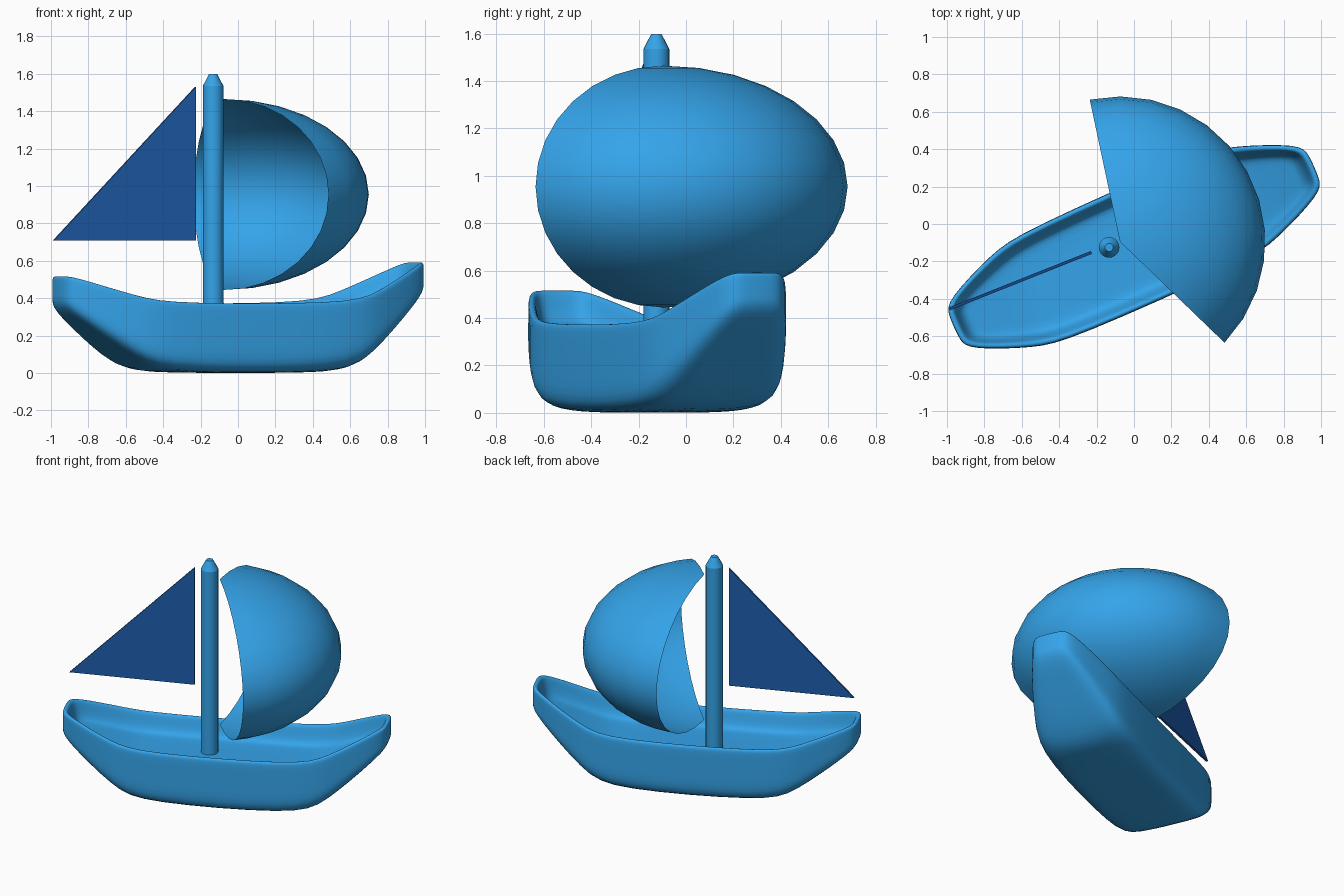
import bpy, bmesh, math
from mathutils import Matrix, Vector

if "Cube" in bpy.data.objects:
    bpy.data.objects.remove(bpy.data.objects["Cube"])


def material(name, rgb):
    m = bpy.data.materials.new(name)
    m.diffuse_color = (*rgb, 1)
    m.use_nodes = True
    m.node_tree.nodes["Principled BSDF"].inputs["Base Color"].default_value = m.diffuse_color
    return m


LIGHT = material("light_blue", (0.035, 0.37, 0.82))
DARK = material("dark_blue", (0.013, 0.11, 0.42))


def make(name, verts, faces, mat, smooth=True, fix_normals=True):
    bm = bmesh.new()
    vs = [bm.verts.new(v) for v in verts]
    for f in faces:
        bm.faces.new([vs[i] for i in f])
    if fix_normals:
        bmesh.ops.recalc_face_normals(bm, faces=bm.faces)
    for f in bm.faces:
        f.smooth = smooth
    me = bpy.data.meshes.new(name)
    bm.to_mesh(me)
    bm.free()
    me.materials.append(mat)
    ob = bpy.data.objects.new(name, me)
    bpy.context.collection.objects.link(ob)
    return ob


# Hull: stacked plan outlines, up the outside, over the rim, down to the floor
HALF = [(1.055, 0.075), (1.035, 0.142), (0.70, 0.28), (0.52, 0.318)]
STATIONS = [(-u, v) for u, v in HALF] + [(u, v) for u, v in reversed(HALF)]
N = len(STATIONS)


def slope(u, mid, stern, bow, full):
    k = min(max((abs(u) - 0.59) / (full - 0.59), 0), 1.05)
    return mid + k * ((bow if u > 0 else stern) - mid)


def bottom(u):
    return slope(u, 0.0, 0.345, 0.43, 1.05)


def top(u):
    return slope(u, 0.372, 0.51, 0.582, 0.99)


def floor(u):
    return slope(u, 0.25, 0.39, 0.46, 1.0)


def mix(f, g, k):
    return lambda u: f(u) + k * (g(u) - f(u))


LEVELS = [(0.14, bottom), (0.0, bottom), (0.0, mix(bottom, top, 0.38)),
          (0.0, mix(bottom, top, 0.9)), (0.003, top), (0.03, top),
          (0.04, mix(floor, top, 0.7)), (0.065, floor), (0.12, floor)]
verts, faces = [], []
for inset, height in LEVELS:
    ring = STATIONS + [(u, -v) for u, v in reversed(STATIONS)]
    for u, v in ring:
        u2, v2 = u * (1 - inset / 1.05), v * (1 - inset / 0.31)
        verts.append((u2, v2, height(u2)))
M = 2 * N
for k in range(len(LEVELS) - 1):
    for i in range(M):
        j = (i + 1) % M
        faces.append((k * M + i, k * M + j, (k + 1) * M + j, (k + 1) * M + i))
for base in (0, (len(LEVELS) - 1) * M):
    for i in range(N - 1):
        faces.append((base + i, base + i + 1, base + M - 2 - i, base + M - 1 - i))
hull = make("hull", verts, faces, LIGHT)
hull.matrix_world = Matrix.Translation((0, -0.122, 0)) @ Matrix.Rotation(math.radians(24), 4, 'Z')
sub = hull.modifiers.new("rounding", 'SUBSURF')
sub.levels = sub.render_levels = 2

# Mast: lathed post with a tapered tip
S = 20
profile = [(0.055, 0.235), (0.055, 1.535), (0.022, 1.598)]
verts = [(r * math.cos(2 * math.pi * i / S), r * math.sin(2 * math.pi * i / S), z)
         for r, z in profile for i in range(S)]
faces = [(k * S + i, k * S + (i + 1) % S, (k + 1) * S + (i + 1) % S, (k + 1) * S + i)
         for k in range(2) for i in range(S)]
faces += [tuple(range(S)), tuple(range(2 * S, 3 * S))]
mast = make("mast", verts, faces, LIGHT)
mast.location = (-0.133, -0.125, 0)
bpy.context.view_layer.objects.active = mast
mast.select_set(True)
bpy.ops.object.shade_smooth_by_angle(angle=math.radians(25))

# Rear sail: thin flat triangle
corners = [Vector((-0.988, -0.454, 0.708)), Vector((-0.228, -0.152, 0.708)),
           Vector((-0.228, -0.152, 1.53))]
side = Vector((-0.302, 0.76, 0)).normalized() * 0.008
verts = [c - side for c in corners] + [c + side for c in corners]
make("rear_sail", verts, [(0, 1, 2), (5, 4, 3), (0, 3, 4, 1), (1, 4, 5, 2), (2, 5, 3, 0)],
     DARK, smooth=False)

# Front sail: billowing wedge of a flattened sphere, open towards the mast
COLS, ROWS, R, H = 12, 16, 0.777, 0.51
verts = [(0, 0, H), (0, 0, -H)]
for c in range(COLS + 1):
    a = math.radians(29 - 73 + 146 * c / COLS)
    for r in range(1, ROWS):
        t = math.pi * r / ROWS
        verts.append((R * math.sin(t) * math.cos(a), R * math.sin(t) * math.sin(a), H * math.cos(t)))
W = ROWS - 1
faces = []
for c in range(COLS):
    a, b = 2 + c * W, 2 + (c + 1) * W
    faces.append((0, a, b))
    faces += [(a + r, a + r + 1, b + r + 1, b + r) for r in range(W - 1)]
    faces.append((a + W - 1, 1, b + W - 1))
front_sail = make("front_sail", verts, faces, LIGHT, fix_normals=False)
front_sail.location = (-0.075, -0.095, 0.955)
